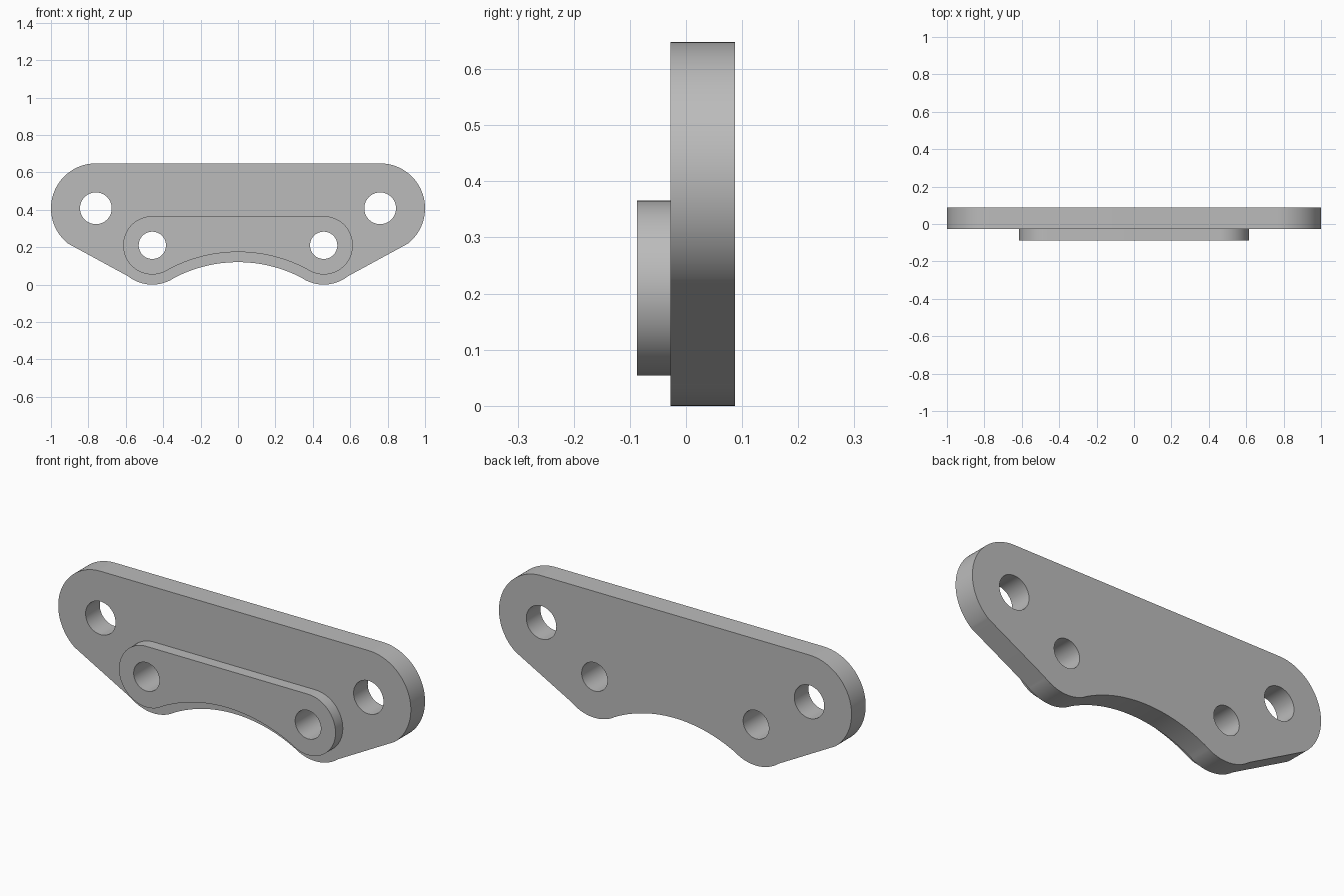
import bpy, bmesh
from math import pi, sin, cos, atan2, asin, hypot, radians

cube = bpy.data.objects.get("Cube")
if cube:
    bpy.data.objects.remove(cube, do_unlink=True)

grey = bpy.data.materials.new("machined_grey")
grey.use_nodes = True
colour = (0.5, 0.5, 0.5, 1)
grey.diffuse_color = colour
grey.node_tree.nodes["Principled BSDF"].inputs["Base Color"].default_value = colour

# Shared layout: bolt centres in x and z, and the concave lower arc
EAR, EAR_R, EAR_HOLE = (0.76, 0.408), 0.24, 0.085
LOBE, LOBE_R, LOBE_HOLE = (0.458, 0.21), 0.21, 0.073
PAD_R = 0.156
ARC_R = 0.732
ARC_Z = 0.12 - ARC_R
reach = atan2(LOBE[1] - ARC_Z, LOBE[0])   # direction from arc centre to lobe


def arc(centre, radius, start, end, steps):
    return [(centre[0] + radius * cos(start + (end - start) * i / steps),
             centre[1] + radius * sin(start + (end - start) * i / steps))
            for i in range(steps + 1)]


def closed_outline(right_half):
    """Mirror a right half, listed from top to bottom, into a closed loop."""
    return right_half + [(-x, z) for x, z in reversed(right_half)]


def slab(name, loops, y_front, y_back):
    """Extrude an outline with holes along y."""
    curve = bpy.data.curves.new(name + "_profile", "CURVE")
    curve.dimensions = "2D"
    curve.fill_mode = "BOTH"
    curve.extrude = (y_back - y_front) / 2
    for loop in loops:
        spline = curve.splines.new("POLY")
        spline.points.add(len(loop) - 1)
        for point, (x, z) in zip(spline.points, loop):
            point.co = (x, z, 0, 1)
        spline.use_cyclic_u = True
    helper = bpy.data.objects.new(name + "_profile", curve)
    bpy.context.collection.objects.link(helper)
    bpy.context.view_layer.update()
    graph = bpy.context.evaluated_depsgraph_get()
    mesh = bpy.data.meshes.new_from_object(helper.evaluated_get(graph))
    bpy.data.objects.remove(helper, do_unlink=True)

    bm = bmesh.new()
    bm.from_mesh(mesh)
    bmesh.ops.remove_doubles(bm, verts=bm.verts, dist=1e-5)
    for v in bm.verts:
        x, z, depth = v.co
        v.co = (x, (y_front + y_back) / 2 - depth, z)
    bmesh.ops.recalc_face_normals(bm, faces=bm.faces)
    bm.to_mesh(mesh)
    bm.free()
    mesh.name = name
    mesh.materials.clear()
    mesh.materials.append(grey)
    obj = bpy.data.objects.new(name, mesh)
    bpy.context.collection.objects.link(obj)
    bpy.ops.object.select_all(action="DESELECT")
    obj.select_set(True)
    bpy.context.view_layer.objects.active = obj
    bpy.ops.object.shade_smooth_by_angle(angle=radians(30))
    return obj


def hole_pair(centre, radius):
    return [arc((s * centre[0], centre[1]), radius, 0, 2 * pi, 48)[:-1] for s in (1, -1)]


lobe_holes = hole_pair(LOBE, LOBE_HOLE)

# Main plate: round ears, straight tangent flanks, lower lobes, concave arc
dx, dz = EAR[0] - LOBE[0], EAR[1] - LOBE[1]
flank = atan2(dz, dx) - pi / 2 - asin((LOBE_R - EAR_R) / hypot(dx, dz))
plate = arc(EAR, EAR_R, pi / 2, flank, 48)
plate += arc(LOBE, LOBE_R, flank, reach - pi, 24)
plate += arc((0, ARC_Z), ARC_R, reach, pi / 2, 24)[1:-1]
slab("bracket_plate", [closed_outline(plate)] + hole_pair(EAR, EAR_HOLE) + lobe_holes,
     -0.028, 0.087)

# Raised pad: rounded ends around the lower holes, concentric lower arc
pad = arc(LOBE, PAD_R, pi / 2, reach - pi, 56)
pad += arc((0, ARC_Z), ARC_R + LOBE_R - PAD_R, reach, pi / 2, 24)[1:-1]
slab("raised_pad", [closed_outline(pad)] + lobe_holes, -0.087, -0.028)
